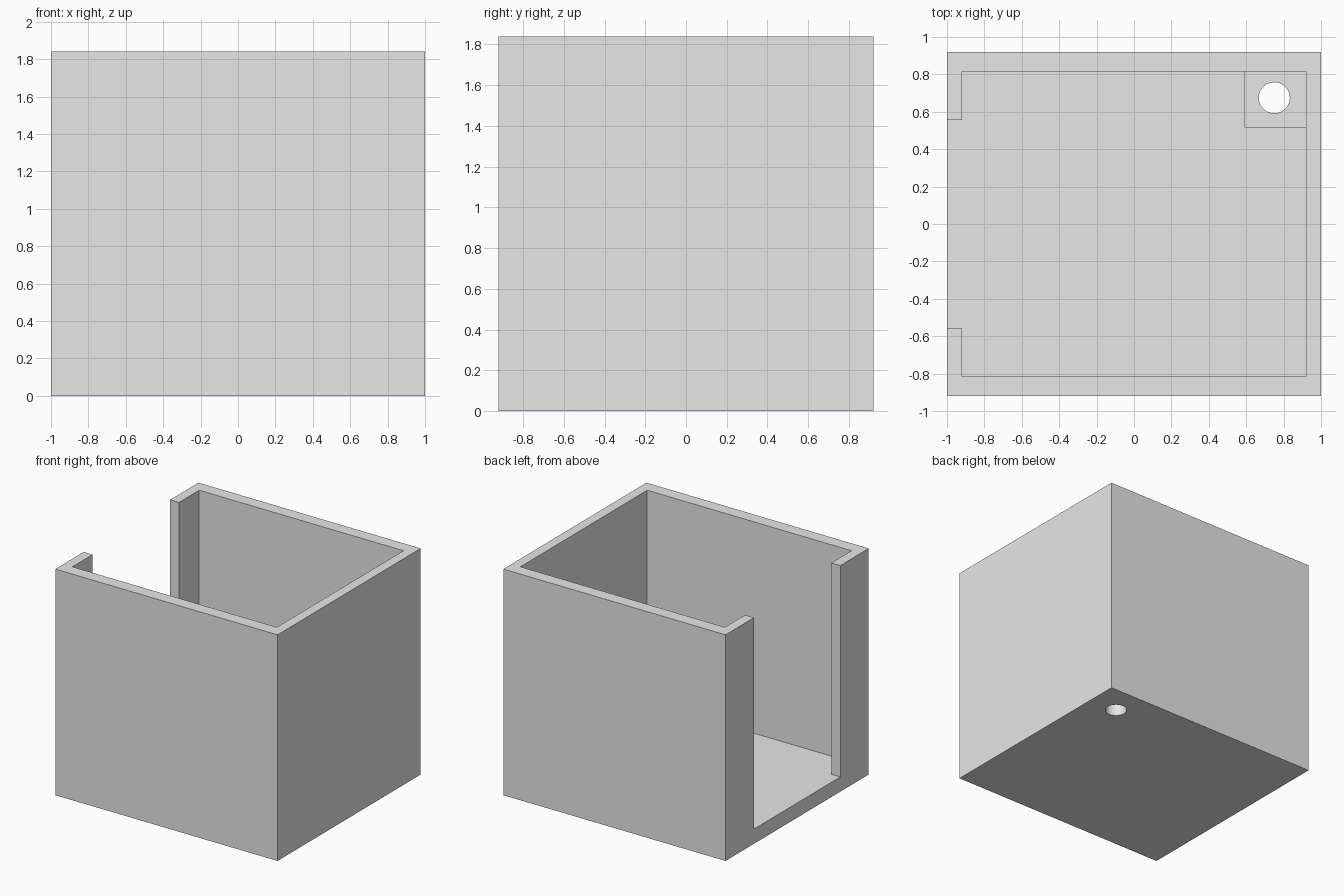
import bpy
import bmesh
import math

if "Cube" in bpy.data.objects:
    bpy.data.objects.remove(bpy.data.objects["Cube"], do_unlink=True)

grey = bpy.data.materials.new("light_grey")
grey.use_nodes = True
colour = (0.8, 0.8, 0.8, 1)
grey.diffuse_color = colour
grey.node_tree.nodes["Principled BSDF"].inputs["Base Color"].default_value = colour

# Main dimensions
HX, HY, TOP = 1.0, 0.92, 1.84
IX, IY = 0.92, 0.815       # inner faces of the walls
FLOOR, PAD = 0.12, 0.20    # heights of the floor and the corner pad
GAP = 0.555                # half width of the side opening
HOLE = (0.75, 0.675)


def prism(name, outline, z0, z1):
    """Extrude a counter-clockwise outline from z0 to z1."""
    bm = bmesh.new()
    face = bm.faces.new([bm.verts.new((x, y, z0)) for x, y in outline])
    moved = bmesh.ops.extrude_face_region(bm, geom=[face])["geom"]
    verts = [v for v in moved if isinstance(v, bmesh.types.BMVert)]
    bmesh.ops.translate(bm, verts=verts, vec=(0, 0, z1 - z0))
    bmesh.ops.recalc_face_normals(bm, faces=bm.faces)
    mesh = bpy.data.meshes.new(name)
    bm.to_mesh(mesh)
    bm.free()
    obj = bpy.data.objects.new(name, mesh)
    bpy.context.collection.objects.link(obj)
    mesh.materials.append(grey)
    return obj


def rectangle(x0, x1, y0, y1):
    return [(x0, y0), (x1, y0), (x1, y1), (x0, y1)]


def boolean(obj, other, operation):
    mod = obj.modifiers.new(operation.lower(), "BOOLEAN")
    mod.operation = operation
    mod.solver = "EXACT"
    mod.object = other
    bpy.context.view_layer.objects.active = obj
    bpy.ops.object.modifier_apply(modifier=mod.name)
    bpy.data.objects.remove(other, do_unlink=True)


# Open box: solid block hollowed by a cavity that runs out through one side
box = prism("open_box", rectangle(-HX, HX, -HY, HY), 0, TOP)
cavity = [(-IX, -IY), (IX, -IY), (IX, IY), (-IX, IY),
          (-IX, GAP), (-HX - 0.1, GAP), (-HX - 0.1, -GAP), (-IX, -GAP)]
boolean(box, prism("cavity_cutter", cavity, FLOOR, TOP + 0.1), "DIFFERENCE")

# Raised square pad in the back corner
pad = prism("corner_pad", rectangle(0.59, IX + 0.03, 0.515, IY + 0.03), 0.05, PAD)
boolean(box, pad, "UNION")

# Round hole through pad and floor
circle = [(HOLE[0] + 0.083 * math.cos(a), HOLE[1] + 0.083 * math.sin(a))
          for a in (math.tau * i / 48 for i in range(48))]
boolean(box, prism("hole_cutter", circle, -0.1, PAD + 0.1), "DIFFERENCE")

# Smooth the hole, keep box edges sharp
bpy.ops.object.select_all(action="DESELECT")
box.select_set(True)
bpy.context.view_layer.objects.active = box
bpy.ops.object.shade_smooth_by_angle(angle=math.radians(30))
